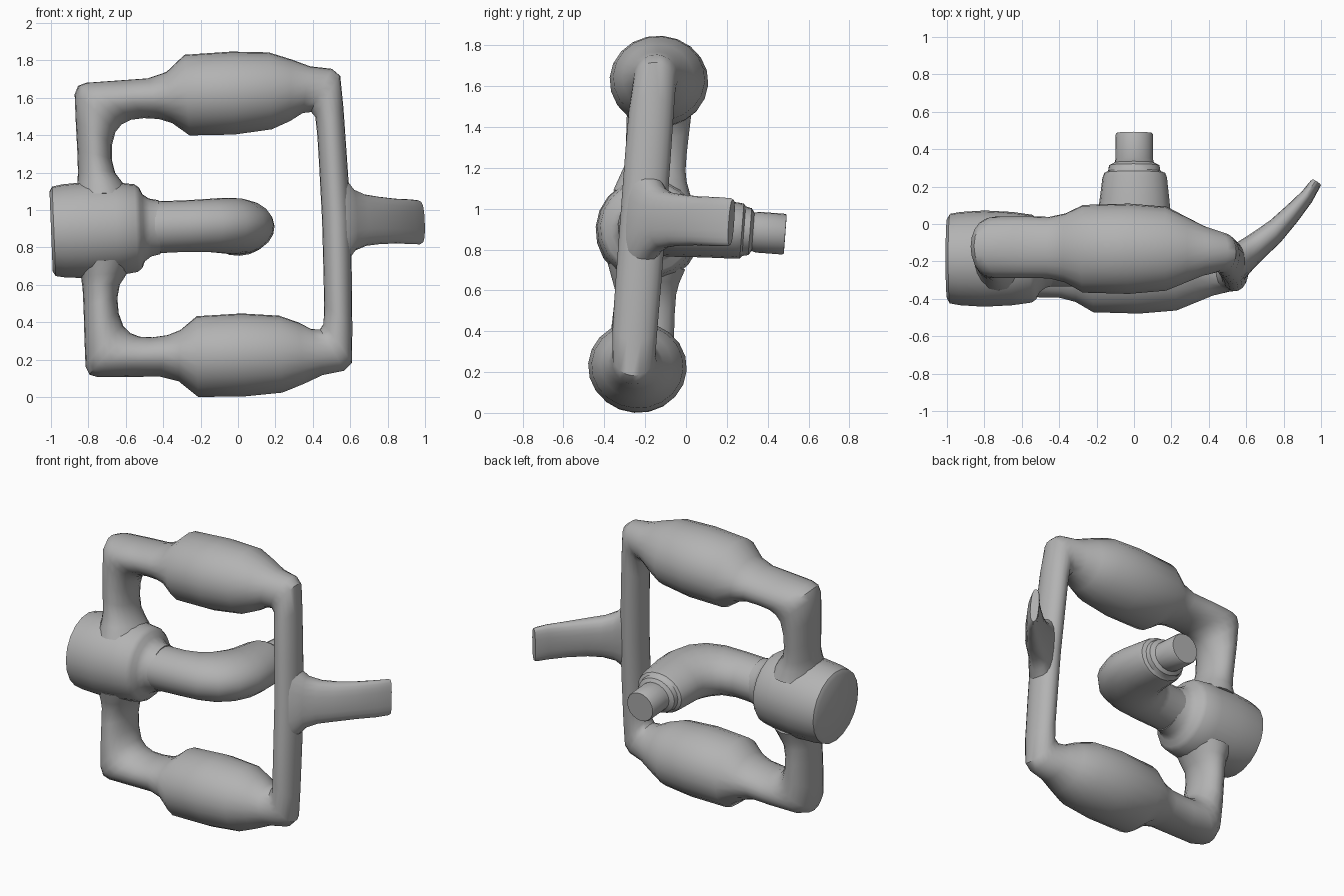
import bpy, bmesh, math
from mathutils import Vector

SIDES = 20
PIVOT = Vector((0, -0.185, 0.925))
TILT = (-0.075, -0.04, 0)          # the whole pedal leans slightly

grey = bpy.data.materials.new("metal_grey")
grey.diffuse_color = (0.45, 0.45, 0.45, 1)


def loft(name, rings, place, cap_end=True, power=1.0, mirror=False):
    """Each ring: two opposite edge points in a plane, offset and half-width across it."""
    bm = bmesh.new()
    loops = []
    for ox, oy, ix, iy, mid, half in rings:
        loop = []
        for i in range(SIDES):
            a = 2 * math.pi * i / SIDES
            c, s = math.cos(a), math.sin(a)
            c = math.copysign(abs(c) ** power, c)
            s = math.copysign(abs(s) ** power, s)
            p = ((ox + ix) / 2 + c * (ox - ix) / 2, (oy + iy) / 2 + c * (oy - iy) / 2)
            loop.append(bm.verts.new(place(p[0], p[1], mid + s * half)))
        loops.append(loop)
    for a, b in zip(loops, loops[1:]):
        for i in range(SIDES):
            j = (i + 1) % SIDES
            bm.faces.new((a[i], a[j], b[j], b[i]))
    bm.faces.new(loops[0])
    if cap_end:
        bm.faces.new(loops[-1])
    bmesh.ops.recalc_face_normals(bm, faces=bm.faces)
    me = bpy.data.meshes.new(name)
    bm.to_mesh(me)
    bm.free()
    # open tubes: make sure the normals point outward
    me.materials.append(grey)
    ob = bpy.data.objects.new(name, me)
    bpy.context.collection.objects.link(ob)
    ob.location = PIVOT
    ob.rotation_euler = TILT
    if mirror:
        m = ob.modifiers.new("mirror", 'MIRROR')
        m.use_axis = (False, False, True)
        m.merge_threshold = 0.002
    bpy.ops.object.select_all(action='DESELECT')
    ob.select_set(True)
    bpy.context.view_layer.objects.active = ob
    bpy.ops.object.shade_smooth_by_angle(angle=math.radians(40))
    return ob


def front_plane(x, z, y):
    return (x, y - PIVOT.y, z)


def top_plane(x, y, z):
    return (x, y - PIVOT.y, z)


# Frame: upper half from hub round to the middle of the right post, mirrored below
frame = [
    (-.87, .18, -.57, .18, -.18, .19),
    (-.85, .25, -.61, .25, -.18, .165),
    (-.844, .31, -.645, .30, -.175, .15),
    (-.843, .42, -.66, .37, -.175, .15),
    (-.845, .58, -.657, .45, -.175, .155),
    (-.845, .73, -.635, .52, -.175, .16),
    (-.825, .775, -.60, .56, -.175, .165),
    (-.78, .79, -.55, .582, -.175, .165),
    (-.62, .795, -.48, .588, -.175, .165),
    (-.45, .80, -.40, .58, -.178, .165),
    (-.35, .83, -.33, .555, -.18, .185),
    (-.25, .918, -.24, .485, -.185, .235),
    (0, .925, 0, .48, -.185, .242),
    (.20, .913, .20, .50, -.185, .225),
    (.32, .87, .30, .54, -.19, .175),
    (.42, .828, .37, .58, -.195, .135),
    (.535, .81, .415, .583, -.2, .11),
    (.578, .77, .436, .555, -.205, .105),
    (.588, .60, .443, .45, -.21, .11),
    (.597, .30, .446, .30, -.21, .112),
    (.605, 0, .45, 0, -.21, .112),
]
frame_ob = loft("handle_frame", frame, front_plane, cap_end=False, mirror=True)

# Hub: stepped barrel around the x axis
hub_profile = [(-1, .215), (-.985, .24), (-.93, .25), (-.8, .258), (-.65, .25),
               (-.545, .235), (-.52, .215), (-.505, .18), (-.47, .155), (-.42, .145)]
loft("hub", [(x, -.185 - r, x, -.185 + r, 0, r) for x, r in hub_profile], top_plane)

# Crank arm: leaves the hub, bends to the back and steps down to the spindle
crank = [
    (-.55, -.335, -.55, -.035, 0, .14),
    (-.25, -.335, -.32, -.035, 0, .138),
    (-.08, -.325, -.25, -.01, 0, .142),
    (.05, -.275, -.215, .03, 0, .148),
    (.14, -.18, -.20, .06, 0, .15),
    (.19, -.05, -.19, .09, 0, .147),
    (.195, .07, -.185, .13, 0, .143),
    (.175, .25, -.17, .25, 0, .138),
    (.165, .275, -.16, .275, 0, .134),
    (.14, .285, -.14, .285, 0, .122),
    (.135, .315, -.135, .315, 0, .115),
    (.105, .33, -.105, .33, 0, .094),
    (.10, .35, -.10, .35, 0, .10),
    (.10, .48, -.10, .48, 0, .10),
    (.095, .488, -.095, .488, 0, .095),
]
loft("crank_arm", crank, top_plane)

# Curved tab on the right post
tab = [
    (.56, -.30, .50, -.13, 0, .27),
    (.595, -.285, .54, -.11, 0, .235),
    (.64, -.235, .60, -.07, 0, .165),
    (.70, -.175, .66, -.03, 0, .138),
    (.78, -.10, .73, .02, 0, .127),
    (.87, .01, .82, .10, 0, .12),
    (.95, .12, .90, .175, 0, .12),
    (.99, .195, .945, .23, 0, .118),
    (.998, .21, .955, .237, 0, .112),
]
loft("side_tab", tab, top_plane, power=0.8)
